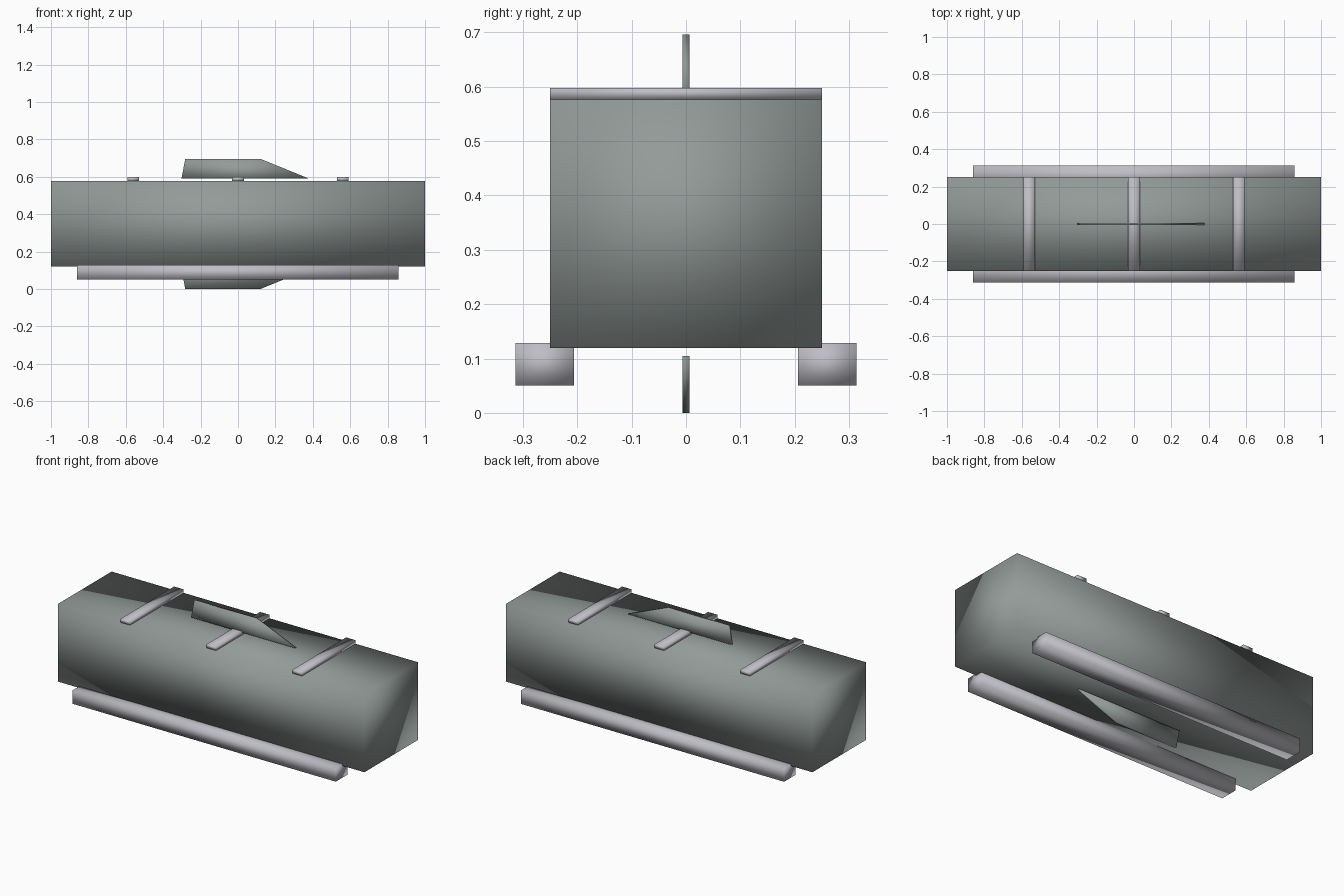
import bpy

if "Cube" in bpy.data.objects:
    bpy.data.objects.remove(bpy.data.objects["Cube"])


def material(name, rgb):
    mat = bpy.data.materials.new(name)
    mat.diffuse_color = (*rgb, 1.0)
    mat.use_nodes = True
    mat.node_tree.nodes["Principled BSDF"].inputs["Base Color"].default_value = mat.diffuse_color
    return mat


HULL = material("dark grey green", (0.29, 0.325, 0.31))
TRIM = material("light grey", (0.51, 0.51, 0.55))


def prism(name, profile, y0, y1, mat):
    """Extrude an x-z profile from y0 to y1, with smooth shading."""
    n = len(profile)
    verts = [(x, y, z) for y in (y0, y1) for x, z in profile]
    faces = [tuple(range(n)), tuple(reversed(range(n, 2 * n)))]
    faces += [((i + 1) % n, i, i + n, (i + 1) % n + n) for i in range(n)]
    mesh = bpy.data.meshes.new(name)
    mesh.from_pydata(verts, [], faces)
    mesh.materials.append(mat)
    mesh.shade_smooth()
    obj = bpy.data.objects.new(name, mesh)
    bpy.context.collection.objects.link(obj)
    return obj


def box(name, x0, x1, y0, y1, z0, z1, mat):
    return prism(name, [(x0, z0), (x1, z0), (x1, z1), (x0, z1)], y0, y1, mat)


# Main body
box("body", -1.0, 1.0, -0.25, 0.25, 0.119, 0.577, HULL)

# Straps across the top
for label, x in (("left", -0.561), ("middle", 0.0), ("right", 0.561)):
    box(label + "_strap", x - 0.031, x + 0.031, -0.25, 0.25, 0.577, 0.598, TRIM)

# Rails along the lower edges
for label, y in (("front", -0.26), ("back", 0.26)):
    box(label + "_rail", -0.86, 0.858, y - 0.054, y + 0.054, 0.05, 0.129, TRIM)

# Thin fins above and below, mirrored about mid height
MID = 0.348
FIN = [(-0.302, 0.243), (0.377, 0.243), (0.12, MID), (-0.282, MID)]
prism("top_fin", [(x, MID + h) for x, h in FIN], -0.0065, 0.0065, HULL)
prism("bottom_fin", [(x, MID - h) for x, h in reversed(FIN)], -0.0065, 0.0065, HULL)
